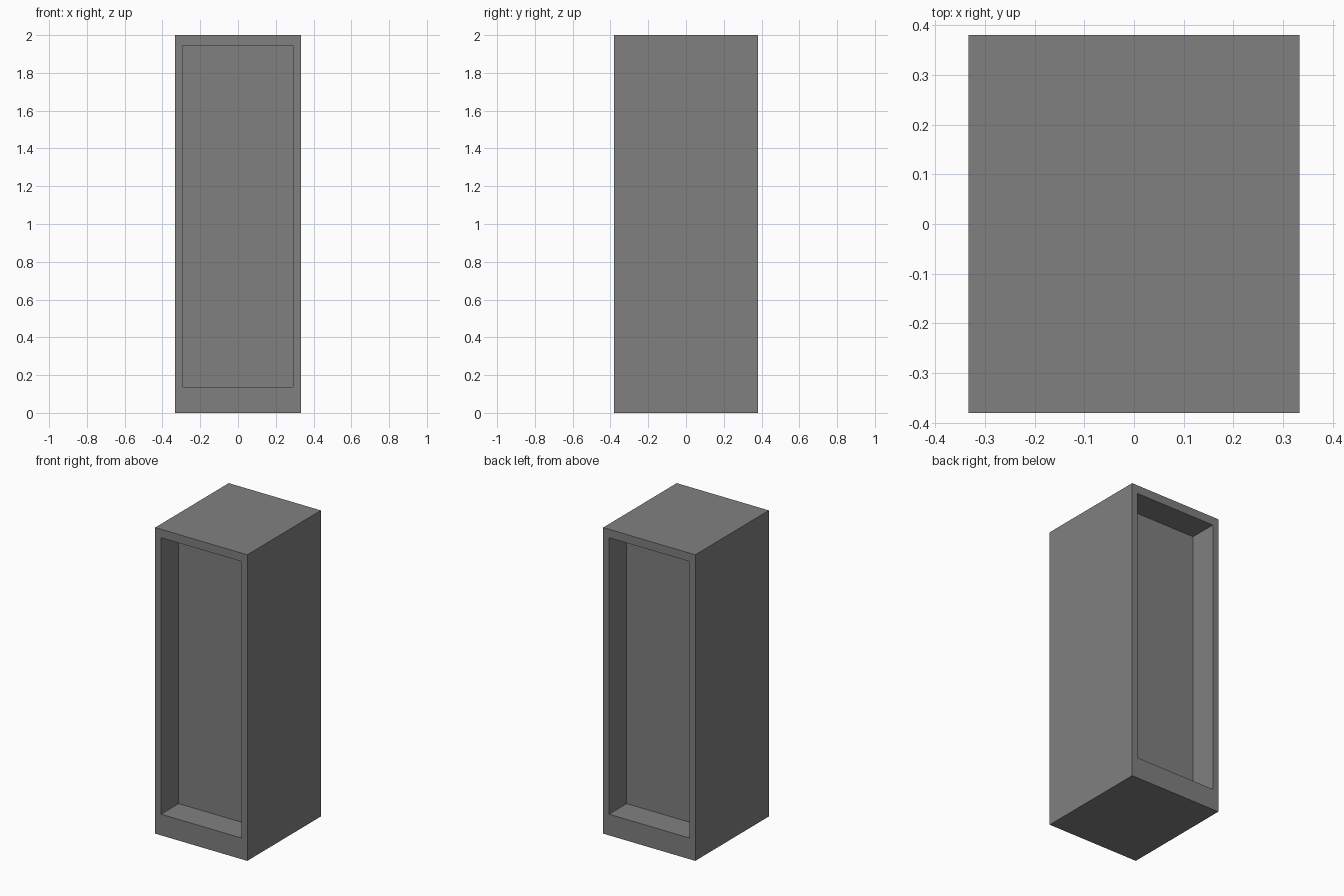
import bpy
import bmesh
from mathutils import Vector

cube = bpy.data.objects.get("Cube")
if cube:
    bpy.data.objects.remove(cube, do_unlink=True)

WIDTH, DEPTH, HEIGHT = 0.666, 0.76, 2.0
SIDE_RAIL, TOP_RAIL, BOTTOM_RAIL = 0.06, 0.055, 0.138
RECESS = 0.182

# One flat grey
grey = bpy.data.materials.new("dark_grey")
grey.use_nodes = True
color = (0.216, 0.216, 0.216, 1)
grey.diffuse_color = color
grey.node_tree.nodes["Principled BSDF"].inputs["Base Color"].default_value = color

# Tall cabinet block standing on the ground
bm = bmesh.new()
bmesh.ops.create_cube(bm, size=1)
bmesh.ops.scale(bm, vec=(WIDTH, DEPTH, HEIGHT), verts=bm.verts)
bmesh.ops.translate(bm, vec=(0, 0, HEIGHT / 2), verts=bm.verts)

# Framed recess in the front and the back
panels = [f for f in bm.faces if abs(f.normal.y) > 0.9]
for panel in panels:
    inward = Vector((0, -panel.normal.y * RECESS, 0))
    # opening outline, with a taller rail at the bottom
    bmesh.ops.inset_individual(bm, faces=[panel], thickness=SIDE_RAIL)
    for v in panel.verts:
        v.co.z = HEIGHT - TOP_RAIL if v.co.z > HEIGHT / 2 else BOTTOM_RAIL
    # straight walls down to the sunken panel
    bmesh.ops.inset_individual(bm, faces=[panel], thickness=0)
    bmesh.ops.translate(bm, vec=inward, verts=panel.verts)

bmesh.ops.recalc_face_normals(bm, faces=bm.faces)
mesh = bpy.data.meshes.new("cabinet_body")
bm.to_mesh(mesh)
bm.free()
mesh.materials.append(grey)
body = bpy.data.objects.new("cabinet_body", mesh)
bpy.context.scene.collection.objects.link(body)
